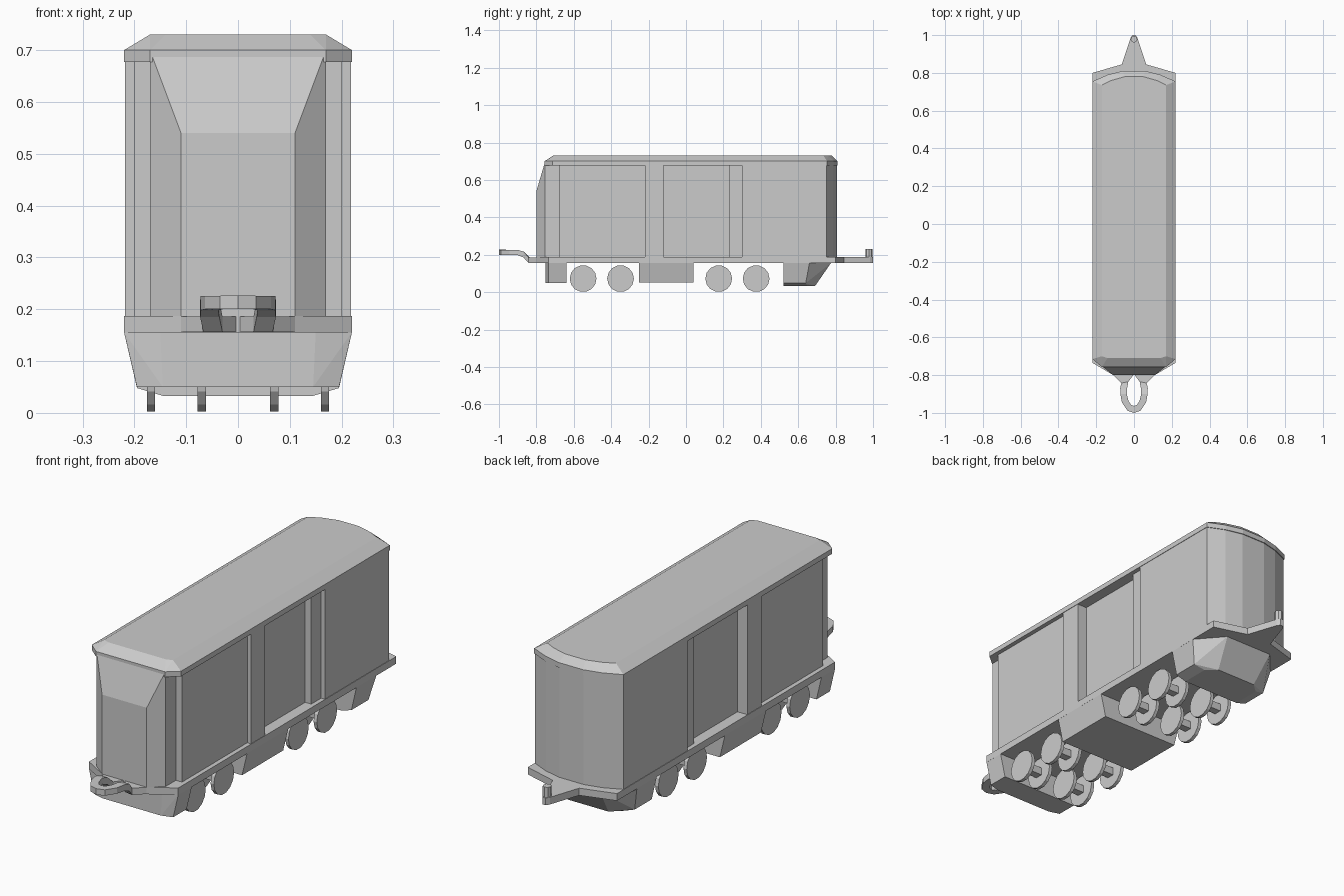
import bpy, bmesh, math
from mathutils import Matrix

if "Cube" in bpy.data.objects:
    bpy.data.objects.remove(bpy.data.objects["Cube"])


def finish(name, bm):
    bmesh.ops.recalc_face_normals(bm, faces=bm.faces)
    me = bpy.data.meshes.new(name)
    bm.to_mesh(me)
    bm.free()
    ob = bpy.data.objects.new(name, me)
    bpy.context.collection.objects.link(ob)
    return ob


def mirrored(half):
    """Full outline from a right-hand half ordered front to back."""
    return half + [(-x, y) for x, y in reversed(half) if x > 0]


def prism(name, half, z0, z1):
    bm = bmesh.new()
    f = bm.faces.new([bm.verts.new((x, y, z0)) for x, y in mirrored(half)])
    r = bmesh.ops.extrude_face_region(bm, geom=[f])
    top = [v for v in r["geom"] if isinstance(v, bmesh.types.BMVert)]
    bmesh.ops.translate(bm, verts=top, vec=(0, 0, z1 - z0))
    return finish(name, bm)


def hull(name, pts):
    """Convex solid from points on the right half, mirrored in x."""
    bm = bmesh.new()
    for x, y, z in pts:
        for s in (1, -1):
            bm.verts.new((s * x, y, z))
    r = bmesh.ops.convex_hull(bm, input=bm.verts)
    loose = {e for e in r["geom_interior"] + r["geom_unused"] if isinstance(e, bmesh.types.BMVert)}
    if loose:
        bmesh.ops.delete(bm, geom=list(loose), context='VERTS')
    bmesh.ops.dissolve_limit(bm, angle_limit=0.01, verts=bm.verts, edges=bm.edges)
    return finish(name, bm)


def cylinder(name, r, depth, n, loc, rot=Matrix()):
    bm = bmesh.new()
    bmesh.ops.create_cone(bm, cap_ends=True, segments=n, radius1=r, radius2=r, depth=depth,
                          matrix=Matrix.Translation(loc) @ rot)
    return finish(name, bm)


def band(name, x, y0, y1, z0=0.185, z1=0.68):
    return prism(name, [(x, y0), (x, y1)], z0, z1)


# floor plate with tapered rear tongue and pin
prism("floor", [(0.11, -0.80), (0.22, -0.735), (0.22, 0.80), (0.065, 0.845),
                (0.018, 0.985), (0.008, 1.0)], 0.155, 0.187)
cylinder("coupling_pin", 0.018, 0.06, 8, (0, 0.978, 0.202))

# narrow inner body with sloped nose
hull("nose_and_core", [(0.11, -0.80, 0.185), (0.11, -0.80, 0.54), (0.17, -0.753, 0.185),
                       (0.17, -0.753, 0.70), (0.17, 0.5, 0.185), (0.17, 0.5, 0.70)])

# side panels and door posts, stepping out to full width
band("front_panel", 0.20, -0.68, -0.215)
band("front_door_post", 0.218, -0.22, -0.12)
band("rear_door_post", 0.20, 0.23, 0.31)
prism("rear_body", [(0.218, 0.30), (0.218, 0.752), (0.14, 0.787), (0.06, 0.806)], 0.185, 0.69)

# roof: fascia band and bevelled top
eave = [(0.17, -0.757), (0.22, -0.715), (0.22, 0.755), (0.14, 0.79), (0.06, 0.81)]
crown = [(0.14, -0.71), (0.17, -0.70), (0.17, 0.735), (0.12, 0.76), (0.05, 0.78)]
hull("roof", [(x, y, z) for x, y in eave for z in (0.677, 0.70)] + [(x, y, 0.73) for x, y in crown])

# underbody blocks
hull("front_apron", [(0.22, -0.735, 0.156), (0.22, -0.64, 0.156), (0.15, -0.75, 0.156),
                     (0.195, -0.735, 0.05), (0.195, -0.64, 0.05), (0.145, -0.75, 0.05)])
hull("middle_tank", [(x, y, z) for x, z in ((0.22, 0.156), (0.195, 0.052)) for y in (-0.25, 0.04)])
hull("rear_tank", [(0.22, 0.52, 0.156), (0.22, 0.66, 0.156), (0.12, 0.775, 0.156),
                   (0.195, 0.52, 0.048), (0.195, 0.64, 0.048),
                   (0.145, 0.52, 0.033), (0.145, 0.65, 0.033), (0.10, 0.69, 0.033)])

# four axles, each with two wheels per side joined by a square axle
for i, y in enumerate((-0.55, -0.35, 0.175, 0.375)):
    for s in (1, -1):
        for x in (0.07, 0.168):
            cylinder(f"wheel_{i}", 0.0715, 0.016, 14, (s * x, y, 0.0725),
                     Matrix.Rotation(math.pi / 2, 4, 'Y'))
        bm = bmesh.new()
        bmesh.ops.create_cube(bm, size=1, matrix=Matrix.Translation((s * 0.12, y, 0.0725))
                              @ Matrix.Diagonal((0.09, 0.035, 0.035, 1)))
        finish(f"axle_{i}", bm)

# front coupling loop: outer x,y  inner x,y  bottom z, thickness
stations = [(0.11, -0.80, 0.0, -0.795, 0.156, 0.03), (0.067, -0.842, 0.03, -0.835, 0.156, 0.03),
            (0.073, -0.868, 0.036, -0.868, 0.185, 0.032), (0.072, -0.90, 0.038, -0.90, 0.198, 0.028),
            (0.064, -0.945, 0.03, -0.935, 0.20, 0.026), (0.035, -0.988, 0.015, -0.958, 0.20, 0.026),
            (0.0, -1.0, 0.0, -0.963, 0.20, 0.027)]
path = stations + [(-a, b, -c, d, e, f) for a, b, c, d, e, f in reversed(stations[:-1])]
bm = bmesh.new()
rings = [[bm.verts.new(p) for p in ((a, b, e), (c, d, e), (c, d, e + t), (a, b, e + t))]
         for a, b, c, d, e, t in path]
for r, q in zip(rings, rings[1:]):
    for k in range(4):
        bm.faces.new((r[k], r[(k + 1) % 4], q[(k + 1) % 4], q[k]))
bm.faces.new(rings[0])
bm.faces.new(rings[-1])
finish("coupling_loop", bm)
